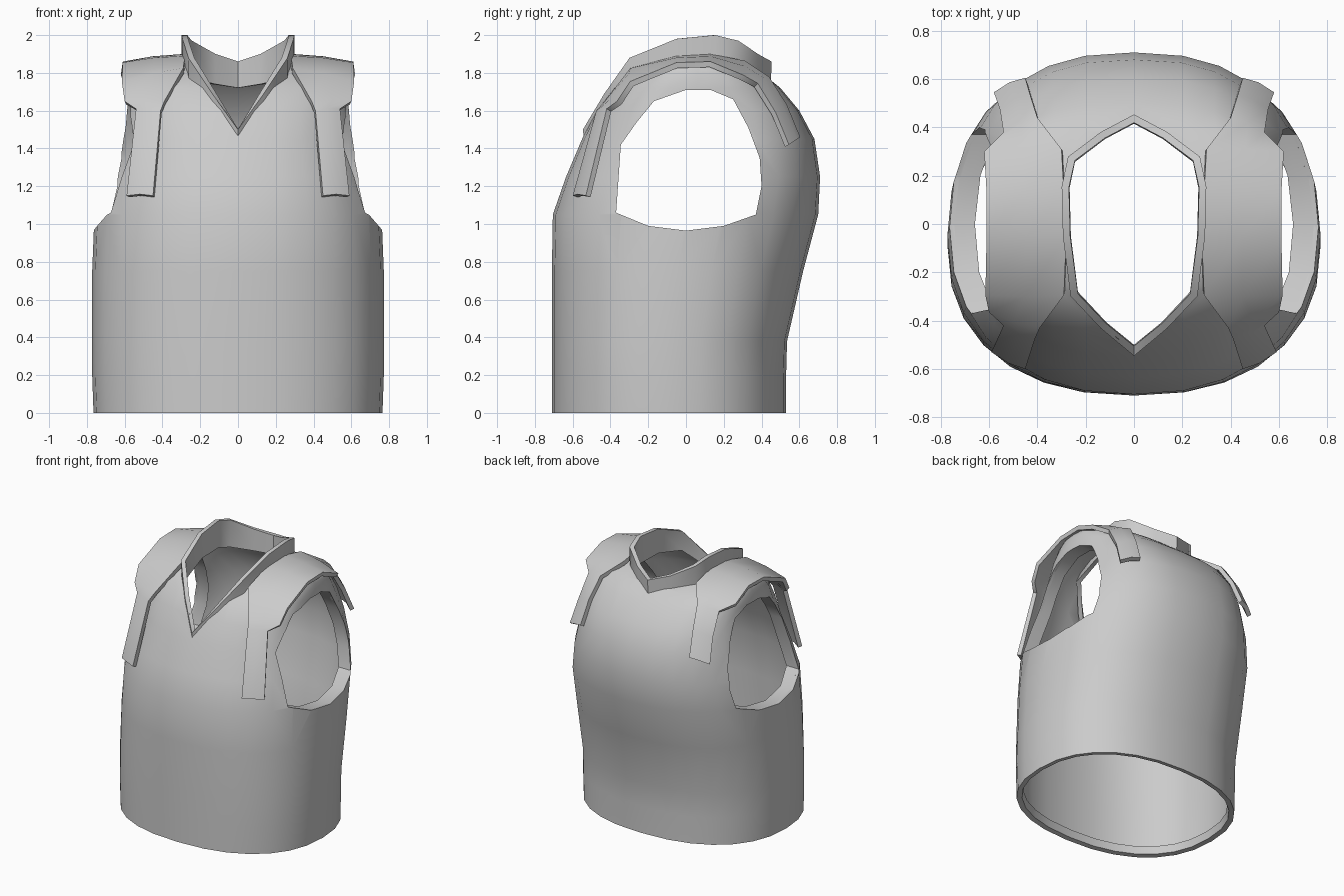
import bpy, math

cube = bpy.data.objects.get("Cube")
if cube:
    bpy.data.objects.remove(cube, do_unlink=True)

grey = bpy.data.materials.new("light grey fabric")
grey.use_nodes = True
grey.diffuse_color = (0.6, 0.6, 0.6, 1)
grey.node_tree.nodes["Principled BSDF"].inputs["Base Color"].default_value = (0.6, 0.6, 0.6, 1)


def make(name, verts, faces):
    mesh = bpy.data.meshes.new(name)
    mesh.from_pydata(verts, [], faces)
    mesh.materials.append(grey)
    ob = bpy.data.objects.new(name, mesh)
    bpy.context.collection.objects.link(ob)
    return ob


def activate(ob):
    bpy.ops.object.select_all(action='DESELECT')
    ob.select_set(True)
    bpy.context.view_layer.objects.active = ob


def finish(ob, angle=50):
    activate(ob)
    for mod in list(ob.modifiers):
        bpy.ops.object.modifier_apply(modifier=mod.name)
    bpy.ops.object.shade_smooth_by_angle(angle=math.radians(angle))


def thicken(ob, depth):
    mod = ob.modifiers.new("thickness", 'SOLIDIFY')
    mod.thickness = depth
    mod.offset = -1
    mod.use_even_offset = True


def bridge(rows, cols, closed):
    last = cols if closed else cols - 1
    return [(r * cols + c, r * cols + (c + 1) % cols,
             (r + 1) * cols + (c + 1) % cols, (r + 1) * cols + c)
            for r in range(rows - 1) for c in range(last)]


def prism(name, outline, place, low, high):
    n = len(outline)
    verts = [place(p, d) for d in (low, high) for p in outline]
    faces = bridge(2, n, True) + [tuple(range(n))[::-1], tuple(range(n, 2 * n))]
    ob = make(name, verts, faces)
    activate(ob)
    bpy.ops.object.mode_set(mode='EDIT')
    bpy.ops.mesh.select_all(action='SELECT')
    bpy.ops.mesh.normals_make_consistent(inside=False)
    bpy.ops.object.mode_set(mode='OBJECT')
    ob.hide_render = True
    return ob


# Torso shell: height, half width, front, back, squareness
rings = [(0, .765, -.71, .53, 2.3), (.2, .772, -.71, .53, 2.3), (.38, .772, -.71, .535, 2.3),
         (.75, .772, -.71, .62, 2.3), (1.05, .76, -.705, .70, 2.3), (1.25, .71, -.635, .71, 2.4),
         (1.45, .65, -.55, .68, 2.5), (1.6, .605, -.475, .6, 2.8), (1.72, .6, -.385, .5, 2.8),
         (1.8, .595, -.27, .4, 3), (1.84, .58, -.14, .26, 3.5), (1.855, .5, -.02, .14, 4)]
# Hem turned in at the bottom
hem = [(.06, .72, -.665, .485, 2.3), (.005, .73, -.675, .495, 2.3)]
seg = 28
verts = []
for z, w, front, back, n in hem + rings:
    mid, half = (front + back) / 2, (back - front) / 2
    for i in range(seg):
        a = math.tau * i / seg
        c, s = math.cos(a), math.sin(a)
        verts.append((w * math.copysign(abs(c) ** (2 / n), c),
                      mid + half * math.copysign(abs(s) ** (2 / n), s), z))
faces = bridge(len(hem + rings), seg, True)
faces.append(tuple(range(len(verts) - seg, len(verts))))
torso = make("torso", verts, faces)
thicken(torso, .02)


def side_x(y, z):
    """Half width of the torso at a given depth and height."""
    for lo, hi in zip(rings, rings[1:]):
        if lo[0] <= z <= hi[0]:
            t = (z - lo[0]) / (hi[0] - lo[0])
            w, front, back, n = [a + (b - a) * t for a, b in zip(lo[1:], hi[1:])]
            u = abs(2 * y - front - back) / (back - front)
            return w * max(0, 1 - u ** n) ** (1 / n)


# Armholes and pointed neck opening
arm = [(-.37, 1.06), (-.345, 1.42), (-.26, 1.54), (-.17, 1.65), (0, 1.71), (.13, 1.71),
       (.25, 1.66), (.33, 1.51), (.39, 1.35), (.4, 1.2), (.37, 1.05), (.2, .99),
       (0, .965), (-.2, .99)]
arm_cutter = prism("arm_cutter", arm, lambda p, d: (d, *p), -1.2, 1.2)
half_neck = [(0, -.53), (.13, -.42), (.25, -.29), (.28, -.05), (.285, .15),
             (.26, .27), (.13, .37), (0, .44)]
neck = half_neck + [(-x, y) for x, y in half_neck[-2:0:-1]]
neck_cutter = prism("neck_cutter", neck, lambda p, d: (*p, d), 1.2, 2.3)
cutters = (arm_cutter, neck_cutter)
for cutter in cutters:
    mod = torso.modifiers.new("opening", 'BOOLEAN')
    mod.operation = 'DIFFERENCE'
    mod.solver = 'EXACT'
    mod.object = cutter
finish(torso)
for cutter in cutters:
    bpy.data.objects.remove(cutter, do_unlink=True)

# Armhole edges turned inwards
for side, sign in (("left", 1), ("right", -1)):
    verts = [(sign * (side_x(y, z) - depth), y, z) for depth in (.005, .06, .105) for y, z in arm]
    rim = make(side + "_armhole_rim", verts, bridge(3, len(arm), True))
    finish(rim)

# Collar band following the neck opening
heights = [(1.45, 1.5), (1.6, 1.69), (1.74, 1.88), (1.8, 1.98), (1.8, 2.0),
           (1.77, 1.97), (1.74, 1.9), (1.72, 1.86)]
heights += heights[-2:0:-1]
verts = [(x * 1.04, y * 1.02, lo) for (x, y), (lo, hi) in zip(neck, heights)]
verts += [(x * 1.05, y * 1.03, hi) for (x, y), (lo, hi) in zip(neck, heights)]
collar = make("collar", verts, bridge(2, len(neck), True))
thicken(collar, .03)
finish(collar)

# Shoulder pads with front and back tabs: inner point, outer point
pad_rows = [((.45, -.60, 1.15), (.59, -.53, 1.15)),
            ((.41, -.475, 1.6), (.54, -.42, 1.61)),
            ((.39, -.43, 1.65), (.6, -.365, 1.65)),
            ((.29, -.295, 1.825), (.615, -.295, 1.755)),
            ((.28, -.05, 1.89), (.61, -.05, 1.855)),
            ((.29, .13, 1.9), (.61, .13, 1.86)),
            ((.3, .31, 1.865), (.62, .3, 1.79)),
            ((.4, .44, 1.78), (.54, .38, 1.745)),
            ((.43, .535, 1.63), (.555, .475, 1.59)),
            ((.45, .605, 1.46), (.58, .545, 1.42))]
verts = []
for inner, outer in pad_rows:
    middle = [(a + b) / 2 for a, b in zip(inner, outer)]
    middle[1] *= 1.02
    middle[2] += .008
    verts += [inner, middle, outer]
for side, sign in (("left", 1), ("right", -1)):
    faces = bridge(len(pad_rows), 3, False)
    if sign < 0:
        faces = [f[::-1] for f in faces]
    pad = make(side + "_shoulder_pad", [(sign * x, y, z) for x, y, z in verts], faces)
    thicken(pad, .03)
    finish(pad)
